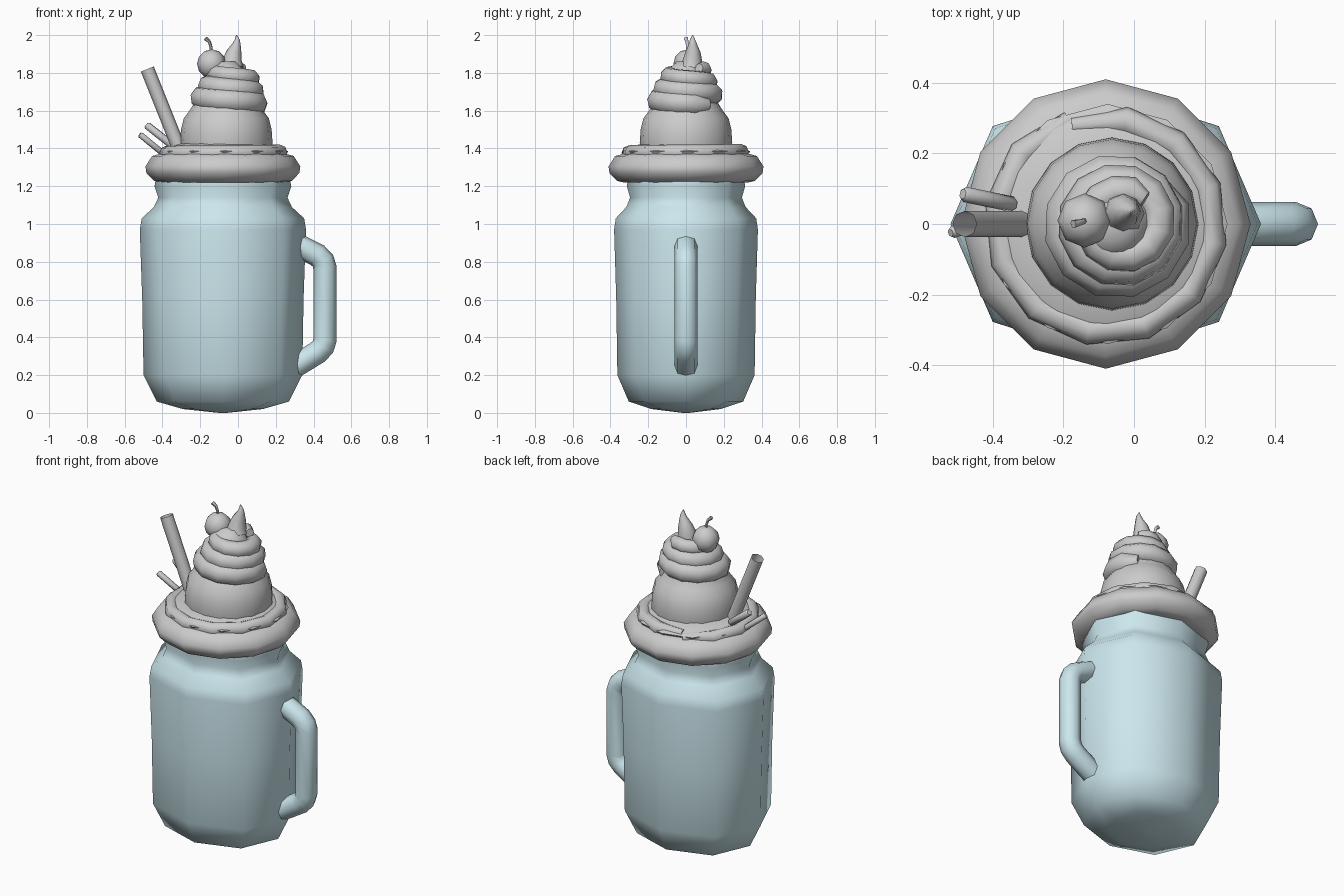
import bpy, bmesh
from math import sin, cos, pi, radians
from mathutils import Vector

if "Cube" in bpy.data.objects:
    bpy.data.objects.remove(bpy.data.objects["Cube"])

glass = bpy.data.materials.new("glass")
glass.diffuse_color = (0.6, 0.8, 0.85, 1)
glass.use_nodes = True
glass.node_tree.nodes["Principled BSDF"].inputs["Base Color"].default_value = glass.diffuse_color


def smooth(ob, angle):
    bpy.ops.object.select_all(action='DESELECT')
    ob.select_set(True)
    bpy.context.view_layer.objects.active = ob
    bpy.ops.object.shade_smooth_by_angle(angle=radians(angle))


def lathe(name, profile, sides, centre, sy=1.0, corner=1.0, mat=None, angle=60):
    """Closed turned shape from (radius, z) points; corner pushes diagonals out."""
    bm = bmesh.new()
    rings = []
    for r, z in profile:
        ring = []
        for i in range(sides):
            a = 2 * pi * i / sides
            k = r * (1 + (corner - 1) * abs(sin(2 * a)))
            ring.append(bm.verts.new((centre[0] + k * cos(a), centre[1] + k * sy * sin(a), z)))
        rings.append(ring)
    for lo, hi in zip(rings, rings[1:]):
        for i in range(sides):
            j = (i + 1) % sides
            bm.faces.new((lo[i], lo[j], hi[j], hi[i]))
    bm.faces.new(rings[0][::-1])
    bm.faces.new(rings[-1])
    me = bpy.data.meshes.new(name)
    bm.to_mesh(me)
    bm.free()
    ob = bpy.data.objects.new(name, me)
    bpy.context.collection.objects.link(ob)
    if mat:
        me.materials.append(mat)
    smooth(ob, angle)
    return ob


def tube(name, points, radii, res=2, caps=True, mat=None):
    """Round tube along a path with a radius at each point."""
    cu = bpy.data.curves.new(name, 'CURVE')
    cu.dimensions = '3D'
    cu.bevel_depth = 1.0
    cu.bevel_resolution = res
    cu.use_fill_caps = caps
    sp = cu.splines.new('POLY')
    sp.points.add(len(points) - 1)
    for p, co, r in zip(sp.points, points, radii):
        p.co = (*co, 1)
        p.radius = r
    ob = bpy.data.objects.new(name, cu)
    bpy.context.collection.objects.link(ob)
    bpy.ops.object.select_all(action='DESELECT')
    ob.select_set(True)
    bpy.context.view_layer.objects.active = ob
    bpy.ops.object.convert(target='MESH')
    ob = bpy.context.object
    if mat:
        ob.data.materials.append(mat)
    smooth(ob, 60)
    return ob


# glass jar, octagonal and wider in x
lathe("jar", [(0.02, 0.0), (0.21, 0.02), (0.35, 0.06), (0.42, 0.2), (0.427, 0.6), (0.44, 0.97),
              (0.43, 1.03), (0.365, 1.09), (0.342, 1.14), (0.362, 1.2), (0.355, 1.24)],
      8, (-0.08, 0), 0.865, 1.03, glass)

# jar handle
path = [(0.27, 0.23), (0.33, 0.265), (0.42, 0.32), (0.45, 0.35), (0.46, 0.385),
        (0.46, 0.77), (0.45, 0.805), (0.42, 0.835), (0.34, 0.875), (0.28, 0.9)]
tube("handle", [(x, 0, z) for x, z in path], [0.062] * len(path), mat=glass)

# wide cream layer resting on the rim
lathe("cream_rim", [(0.33, 1.22), (0.365, 1.228), (0.405, 1.27), (0.41, 1.305), (0.375, 1.36),
                    (0.32, 1.375), (0.2, 1.38)], 12, (-0.08, 0))

# second cream layer with a crescent-like swirl
lathe("cream_layer", [(0.3, 1.36), (0.335, 1.375), (0.34, 1.385), (0.29, 1.408), (0.22, 1.43)],
      12, (-0.075, 0))
n = 13
swirl = []
for i in range(n):
    a = radians(110) - 2 * pi * i / (n - 1)
    r = 0.295 + 0.02 * i / (n - 1)
    swirl.append((-0.075 + r * cos(a), r * sin(a), 1.385 - 0.015 * i / (n - 1)))
tube("cream_layer_swirl", swirl, [0.025] + [0.04] * (n - 2) + [0.025])

# scoop, continuing up as the core of the whipped cream
lathe("cream_scoop", [(0.235, 1.38), (0.245, 1.43), (0.24, 1.5), (0.225, 1.56), (0.195, 1.6),
                      (0.17, 1.64), (0.13, 1.74), (0.09, 1.82), (0.05, 1.86)], 16, (-0.062, 0))

# whipped swirl climbing clockwise in three turns
pts, rad = [], []
n = 37
for i in range(n):
    t = i / (n - 1)
    a = radians(45) - 3 * 2 * pi * t
    r = 0.158 - 0.075 * t ** 1.2
    pts.append((-0.058 + 0.03 * t + r * cos(a), 0.01 * t + r * sin(a), 1.63 + 0.195 * t))
    rad.append(0.064 - 0.022 * t)
rad[0] = 0.04
rad[-1] = 0.025
tube("cream_swirl", pts, rad)

# curled tip
tube("cream_tip", [(-0.03, 0.03, 1.83), (-0.03, 0.035, 1.87), (-0.02, 0.037, 1.91),
                   (-0.008, 0.036, 1.95), (-0.004, 0.035, 1.975), (-0.008, 0.035, 2.0)],
     [0.06, 0.05, 0.04, 0.023, 0.014, 0.003])

# cherry with stem
bpy.ops.mesh.primitive_uv_sphere_add(segments=8, ring_count=6, radius=0.077,
                                     location=(-0.14, 0.01, 1.848))
cherry = bpy.context.object
cherry.name = "cherry"
smooth(cherry, 80)
tube("cherry_stem", [(-0.145, 0.01, 1.9), (-0.142, 0.008, 1.935), (-0.152, 0.005, 1.965),
                     (-0.172, 0.0, 1.983)], [0.008, 0.008, 0.009, 0.012], res=1)

# drinking straw, open at the end
tube("straw", [(-0.3, 0, 1.37), (-0.48, 0, 1.82)], [0.037, 0.037], res=2, caps=False)

# two small wafer sticks
sticks = [((-0.34, 0.055, 1.41), (-0.485, 0.085, 1.525), 0.022),
          ((-0.38, 0.02, 1.36), (-0.52, -0.025, 1.475), 0.017)]
for i, (a, b, r) in enumerate(sticks):
    a, b = Vector(a), Vector(b)
    d = (b - a) * 0.04
    tube(f"wafer_stick_{i + 1}", [a, a + d, b - d, b], [r * 0.7, r, r, r * 0.7], res=1)
